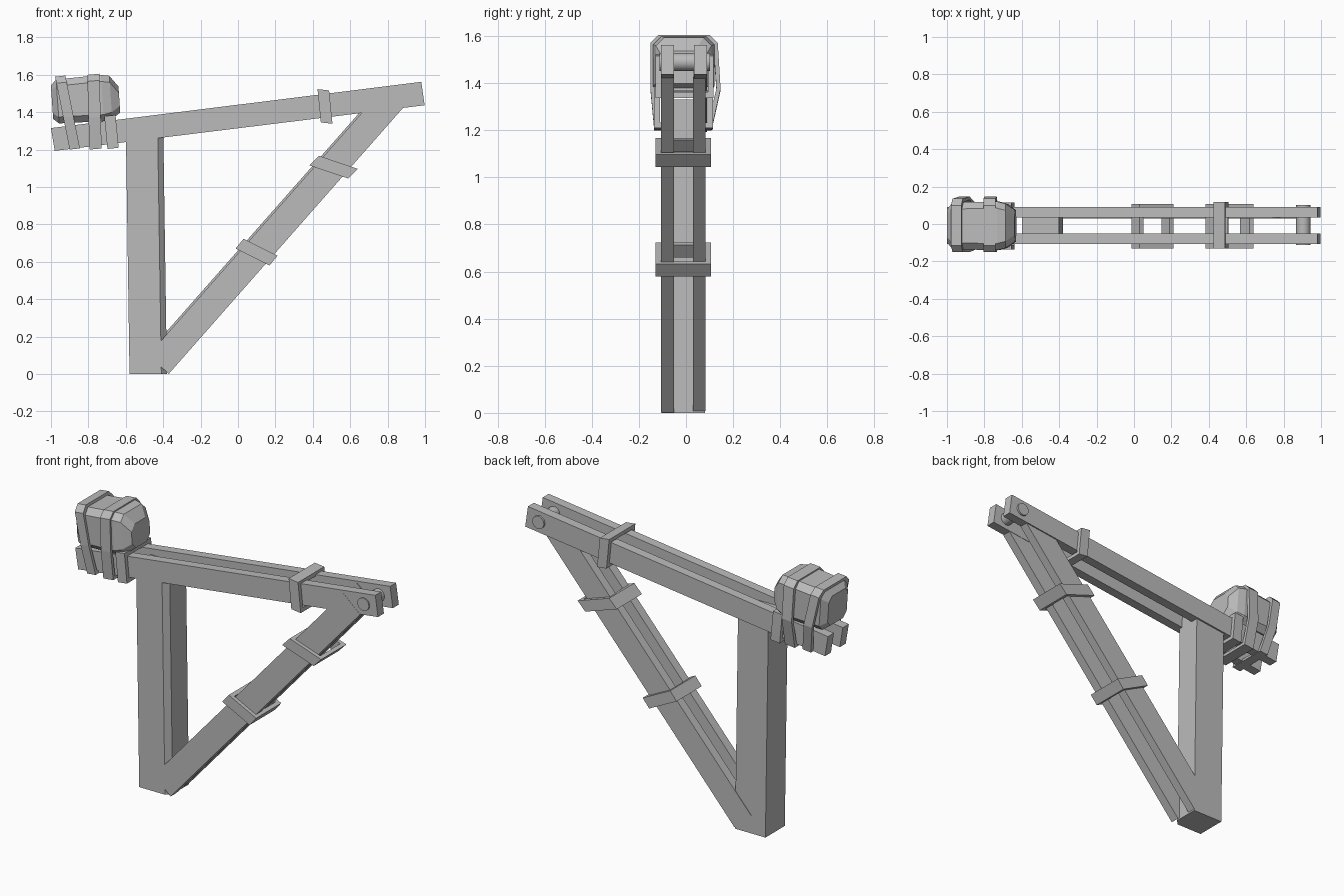
import bpy, bmesh, math
from mathutils import Vector

cube = bpy.data.objects.get("Cube")
if cube:
    bpy.data.objects.remove(cube, do_unlink=True)

grey = bpy.data.materials.new("plain grey")
grey.use_nodes = True
colour = (0.5, 0.5, 0.5, 1)
grey.diffuse_color = colour
grey.node_tree.nodes["Principled BSDF"].inputs["Base Color"].default_value = colour


def finish(name, bm):
    bmesh.ops.recalc_face_normals(bm, faces=bm.faces)
    mesh = bpy.data.meshes.new(name)
    bm.to_mesh(mesh)
    bm.free()
    mesh.materials.append(grey)
    obj = bpy.data.objects.new(name, mesh)
    bpy.context.collection.objects.link(obj)
    return obj


def bridge(bm, a, b):
    n = len(a)
    for i in range(n):
        bm.faces.new((a[i], a[(i + 1) % n], b[(i + 1) % n], b[i]))


def loft(name, loops):
    """Closed solid through matching loops of points."""
    bm = bmesh.new()
    rows = [[bm.verts.new(p) for p in loop] for loop in loops]
    for a, b in zip(rows, rows[1:]):
        bridge(bm, a, b)
    bm.faces.new(rows[0])
    bm.faces.new(rows[-1])
    return finish(name, bm)


def hoop(name, outer, inner, vec):
    """Band with an open middle, swept along vec."""
    bm = bmesh.new()
    vec = Vector(vec)
    loops = [outer, inner, [Vector(p) + vec for p in inner], [Vector(p) + vec for p in outer]]
    rows = [[bm.verts.new(p) for p in loop] for loop in loops]
    for i in range(4):
        bridge(bm, rows[i], rows[(i + 1) % 4])
    return finish(name, bm)


def plank(name, outline, y0, y1):
    return loft(name, [[(x, y, z) for x, z in outline] for y in (y0, y1)])


def clamp(name, top, bottom, vec, y0, y1, wall=0.024):
    t, b = Vector(top), Vector(bottom)
    d = (b - t).normalized() * wall

    def rect(t, b, y0, y1):
        return [(t.x, y0, t.y), (t.x, y1, t.y), (b.x, y1, b.y), (b.x, y0, b.y)]
    return hoop(name, rect(t, b, y0, y1), rect(t + d, b - d, y0 + wall, y1 - wall),
                (vec[0], 0, vec[1]))


# Paired top beams
beam = [(-1, 1.315), (0.98, 1.562), (0.998, 1.437), (-0.98, 1.193)]
plank("front_top_beam", beam, -0.106, -0.05)
plank("back_top_beam", beam, 0.034, 0.09)

# Paired diagonal braces, the back one set slightly higher
brace = [(-0.48, 0.1), (0.77, 1.518), (0.88, 1.42), (-0.37, 0.001)]
plank("front_brace", brace, -0.107, -0.052)
plank("back_brace", [(x - 0.008, z + 0.007) for x, z in brace], 0.03, 0.083)

# Leaning post with one chamfered corner
section = [(-0.1, -0.103), (0.07, -0.103), (0.1, -0.073), (0.1, 0.08), (-0.1, 0.08)]
loft("post", [[(x + cx, y, z) for x, y in section] for cx, z in ((-0.48, 0), (-0.5, 1.33))])

# Cross bolt
bm = bmesh.new()
bmesh.ops.create_cone(bm, cap_ends=True, segments=20, radius1=0.038, radius2=0.038, depth=0.215)
for v in bm.verts:
    x, y, z = v.co
    v.co = (x + 0.905, z - 0.006, y + 1.49)
bolt = finish("cross_bolt", bm)
bpy.context.view_layer.objects.active = bolt
bolt.select_set(True)
bpy.ops.object.shade_smooth_by_angle(angle=math.radians(40))

# Clamps around the braces and beams
clamp("lower_brace_clamp", (-0.013, 0.671), (0.168, 0.58), (0.043, 0.052), -0.13, 0.107)
clamp("upper_brace_clamp", (0.382, 1.115), (0.59, 1.045), (0.05, 0.052), -0.13, 0.107)
clamp("beam_clamp", (0.425, 1.523), (0.443, 1.345), (0.062, -0.007), -0.13, 0.117)
clamp("bundle_end_clamp", (-0.715, 1.378), (-0.698, 1.203), (0.06, 0.007), -0.135, 0.115)


# Faceted counterweight bundle
def octagon(x, hy, lo, hi, cut, cy=-0.01):
    return [(x, cy + y, z) for y, z in (
        (-hy, lo + cut), (-hy, hi - cut), (cut - hy, hi), (hy - cut, hi),
        (hy, hi - cut), (hy, lo + cut), (hy - cut, lo), (cut - hy, lo))]


stations = [(-0.18, 0.09, -0.095, 0.085, 0.03), (-0.15, 0.125, -0.12, 0.115, 0.035),
            (0.09, 0.13, -0.125, 0.123, 0.035), (0.135, 0.118, -0.115, 0.115, 0.035),
            (0.18, 0.085, -0.085, 0.055, 0.035)]
bundle = loft("counterweight", [octagon(*s) for s in stations])
bundle.location = (-0.815, 0, 1.47)
bundle.rotation_euler.y = math.radians(-4)


# Two bands tying the bundle to the beams
def band_loop(grow, x, lean):
    hy, top, low = 0.131 + grow, 1.586 + grow + (x + 0.82) * 0.07, 1.212 - grow
    pts = [(-hy, 1.37), (-hy, top - 0.035), (0.035 - hy, top), (hy - 0.035, top),
           (hy, top - 0.035), (hy + 0.012, 1.37), (0.105 + grow, low), (-0.115 - grow, low)]
    return [(x + lean * (1.4 - z), y - 0.008, z) for y, z in pts]


for name, x, lean, width in (("outer_band", -0.94, 0.2, 0.055), ("inner_band", -0.80, 0.03, 0.065)):
    hoop(name, band_loop(0.012, x, lean), band_loop(-0.006, x, lean), (width, 0, 0.006))
